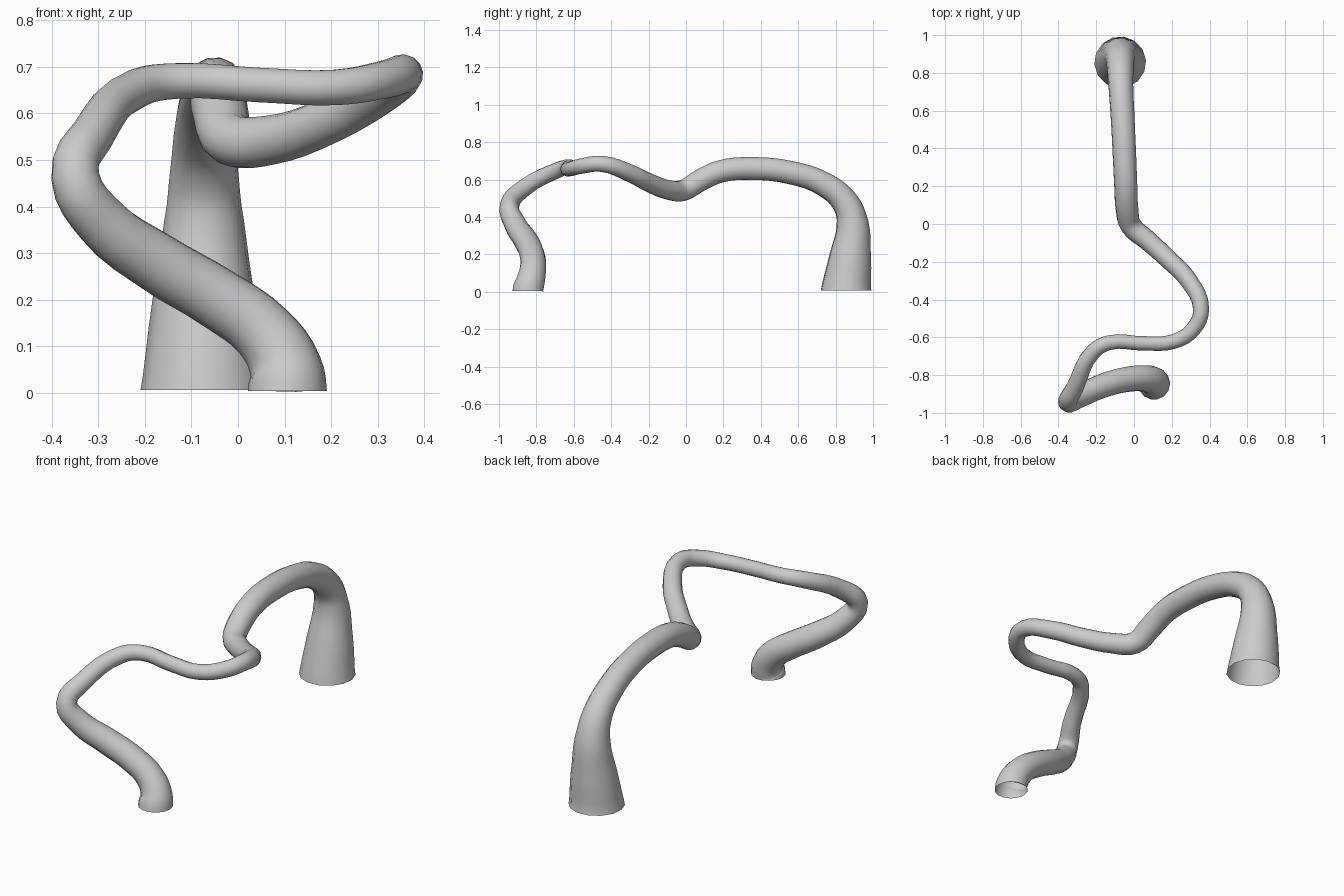
import bpy

# Centre line of the pipe: x, y, z, radius (front foot to back foot)
PATH = [
    (0.106, -0.845, 0.004, 0.085),
    (0.102, -0.832, 0.055, 0.078),
    (0.055, -0.818, 0.130, 0.070),
    (-0.045, -0.824, 0.203, 0.067),
    (-0.175, -0.860, 0.280, 0.065),
    (-0.290, -0.915, 0.365, 0.059),
    (-0.350, -0.943, 0.465, 0.052),
    (-0.312, -0.865, 0.555, 0.047),
    (-0.215, -0.675, 0.655, 0.042),
    (-0.130, -0.628, 0.670, 0.039),
    (0.050, -0.632, 0.661, 0.038),
    (0.210, -0.622, 0.656, 0.039),
    (0.315, -0.555, 0.673, 0.041),
    (0.355, -0.450, 0.684, 0.043),
    (0.290, -0.300, 0.634, 0.047),
    (0.185, -0.190, 0.580, 0.050),
    (0.070, -0.085, 0.543, 0.053),
    (-0.015, -0.010, 0.544, 0.057),
    (-0.037, 0.080, 0.598, 0.060),
    (-0.043, 0.190, 0.645, 0.061),
    (-0.050, 0.350, 0.659, 0.062),
    (-0.060, 0.560, 0.637, 0.063),
    (-0.070, 0.740, 0.574, 0.066),
    (-0.073, 0.850, 0.480, 0.073),
    (-0.073, 0.890, 0.370, 0.086),
    (-0.073, 0.880, 0.200, 0.111),
    (-0.073, 0.856, 0.006, 0.137),
]

# Tapered open pipe swept along a smooth bezier
curve = bpy.data.curves.new("bent_pipe", "CURVE")
curve.dimensions = "3D"
curve.fill_mode = "FULL"
curve.bevel_depth = 1.0
curve.bevel_resolution = 5
curve.resolution_u = 4
curve.use_fill_caps = False
curve.twist_mode = "MINIMUM"
spline = curve.splines.new("BEZIER")
spline.radius_interpolation = "CARDINAL"
spline.bezier_points.add(len(PATH) - 1)
for point, (x, y, z, r) in zip(spline.bezier_points, PATH):
    point.co = (x, y, z)
    point.radius = r
    point.handle_left_type = point.handle_right_type = "AUTO"

# Level both feet: end handles point straight along z
for point, s in ((spline.bezier_points[0], 1), (spline.bezier_points[-1], -1)):
    point.handle_left_type = point.handle_right_type = "FREE"
    point.handle_left = point.co - type(point.co)((0, 0, 0.02 * s))
    point.handle_right = point.co + type(point.co)((0, 0, 0.02 * s))

pipe = bpy.data.objects.new("bent_pipe", curve)
bpy.context.collection.objects.link(pipe)
bpy.context.view_layer.objects.active = pipe
pipe.select_set(True)
bpy.context.view_layer.update()
bpy.ops.object.convert(target="MESH")
bpy.ops.object.shade_smooth()
